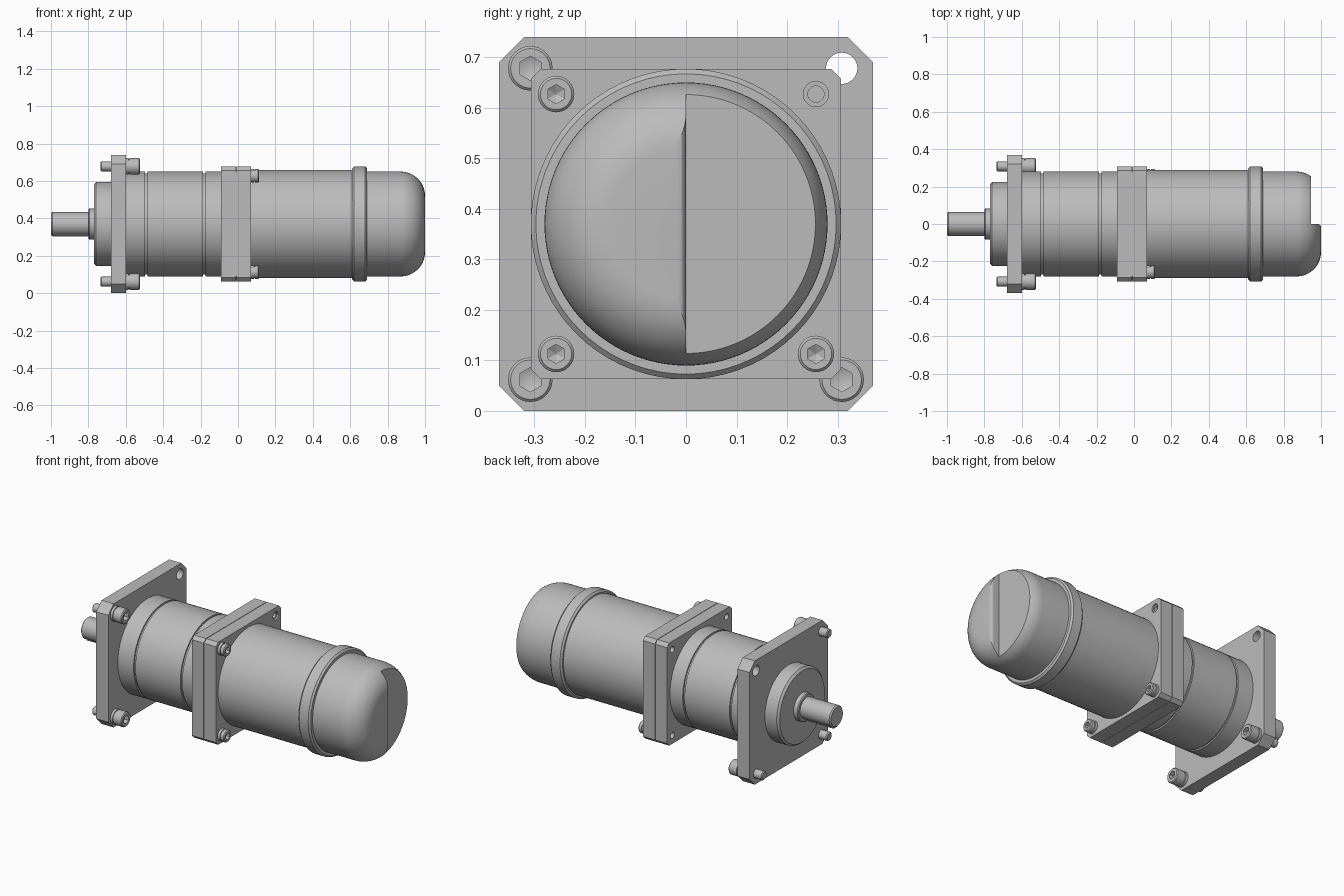
import bpy, bmesh
from math import pi, sin, cos, radians
from mathutils import Vector

if "Cube" in bpy.data.objects:
    bpy.data.objects.remove(bpy.data.objects["Cube"])

AXIS_Z = 0.37
steel = bpy.data.materials.new("light_grey_metal")
steel.use_nodes = True
GREY = (0.5, 0.5, 0.5, 1)
steel.diffuse_color = GREY
steel.node_tree.nodes["Principled BSDF"].inputs["Base Color"].default_value = GREY


def make(name, bm):
    bmesh.ops.recalc_face_normals(bm, faces=bm.faces)
    mesh = bpy.data.meshes.new(name)
    bm.to_mesh(mesh)
    bm.free()
    ob = bpy.data.objects.new(name, mesh)
    bpy.context.collection.objects.link(ob)
    return ob


def lathe(name, profile, y=0, z=0, steps=72):
    """Turn (x, radius) points about an x-parallel axis at y, z from the centre line."""
    bm = bmesh.new()
    c = Vector((0, y, AXIS_Z + z))
    vs = [bm.verts.new(c + Vector((x, 0, r))) for x, r in profile]
    es = [bm.edges.new(p) for p in zip(vs, vs[1:])]
    bmesh.ops.spin(bm, geom=vs + es, cent=c, axis=(1, 0, 0), angle=2 * pi, steps=steps, use_merge=True)
    bmesh.ops.remove_doubles(bm, verts=bm.verts, dist=1e-5)
    return make(name, bm)


def rod(name, x0, x1, r, y=0, z=0, c=0.0, steps=72):
    """Cylinder with optional chamfers at both ends."""
    pts = [(x0, 0), (x0, r - c), (x0 + c, r), (x1 - c, r), (x1, r - c), (x1, 0)]
    if c == 0:
        pts = [(x0, 0), (x0, r), (x1, r), (x1, 0)]
    return lathe(name, pts, y, z, steps)


def prism(name, points, push):
    bm = bmesh.new()
    face = bm.faces.new([bm.verts.new(p) for p in points])
    res = bmesh.ops.extrude_face_region(bm, geom=[face], use_keep_orig=True)
    moved = [g for g in res["geom"] if isinstance(g, bmesh.types.BMVert)]
    bmesh.ops.translate(bm, verts=moved, vec=push)
    return make(name, bm)


def plate(name, x0, x1, h, c):
    """Square plate with chamfered corners."""
    k = h - c
    ring = [(h, -k), (h, k), (k, h), (-k, h), (-h, k), (-h, -k), (-k, -h), (k, -h)]
    return prism(name, [(x0, y, AXIS_Z + z) for y, z in ring], (x1 - x0, 0, 0))


def cut(ob, cutters):
    for c in cutters:
        m = ob.modifiers.new("cut", "BOOLEAN")
        m.operation, m.solver, m.object = "DIFFERENCE", "EXACT", c
    bpy.context.view_layer.update()
    ev = ob.evaluated_get(bpy.context.evaluated_depsgraph_get())
    mesh = bpy.data.meshes.new_from_object(ev)
    ob.modifiers.clear()
    ob.data = mesh
    for c in cutters:
        bpy.data.objects.remove(c)
    return ob


def bolt(name, y, z, seat, tip, top, r, shank, socket):
    """Socket head bolt on a washer, head towards +x."""
    w, c = 0.015, 0.005
    profile = [(tip, 0), (tip, shank - c), (tip + c, shank), (seat - 0.004, shank),
               (seat - 0.004, r), (seat + w, r), (seat + w, r - c), (seat + w + c, r - c),
               (seat + w + c, r), (top - c, r), (top, r - c), (top, 0)]
    head = lathe(name, profile, y, z, 32)
    deep = top - 0.025
    hexagon = lathe("hex_cutter", [(deep - 0.01, 0), (deep, socket), (top + 0.02, socket), (top + 0.02, 0)],
                    y, z, 6)
    return cut(head, [hexagon])


parts = []

# Output shaft with key, boss and pilot
parts += [rod("output_shaft", -1, -0.75, 0.063, c=0.007),
          rod("shaft_boss", -0.80, -0.74, 0.082, c=0.005),
          rod("pilot", -0.77, -0.66, 0.225, c=0.012)]
parts.append(prism("shaft_key", [(-0.99, y, z) for y, z in
                                 ((-0.018, 0.302), (0.018, 0.302), (0.018, 0.35), (-0.018, 0.35))],
                   (0.2, 0, 0)))

# Mounting flange with one open corner hole
F = 0.308
flange = plate("mounting_flange", -0.68, -0.60, 0.37, 0.05)
parts.append(cut(flange, [rod("hole_cutter", -0.8, -0.5, 0.031, F, F, steps=32)]))

# Gearbox with two grooves
gear = [(-0.65, 0), (-0.65, 0.28)]
for x in (-0.49, -0.18):
    gear += [(x - 0.006, 0.28), (x - 0.006, 0.271), (x + 0.006, 0.271), (x + 0.006, 0.28)]
parts.append(lathe("gearbox", gear + [(-0.05, 0.28), (-0.05, 0)]))

# Split middle flange: two plates and a thin core in the seam
M, H = 0.257, 0.307
parts.append(plate("seam_core", -0.03, 0.01, H - 0.006, 0.022))
corners = [(sy * M, sz * M) for sy in (-1, 1) for sz in (-1, 1)]
front = plate("gearbox_flange", -0.09, -0.012, H, 0.02)
parts.append(cut(front, [rod("hole_cutter", -0.2, -0.05, 0.018, y, z, steps=24) for y, z in corners]))
rear = plate("motor_flange", -0.009, 0.07, H, 0.02)
parts.append(cut(rear, [lathe("hole_cutter", [(0.02, 0), (0.02, 0.016), (0.06, 0.016), (0.06, 0.025),
                                              (0.2, 0.025), (0.2, 0)], M, M, 32)]))

# Motor body and clamp ring
parts += [rod("motor_body", 0.0, 0.64, 0.288),
          rod("clamp_ring", 0.61, 0.69, 0.307, c=0.01)]

# Rounded end cap, stepped back on one half with a softened lip
R = 0.13
arc = [(1 - R + R * sin(radians(a)), 0.28 - R + R * cos(radians(a))) for a in range(0, 91, 6)]
cap = lathe("end_cap", [(0.65, 0), (0.65, 0.28)] + arc + [(1, 0)], steps=96)
lip = 0.018
outline = [(0.945, 0.5), (0.945, 0)]
outline += [(1 - lip + lip * sin(radians(a)), -lip + lip * cos(radians(a))) for a in range(0, 90, 15)]
outline += [(1.0005, -lip), (1.1, -lip), (1.1, 0.5)]
step = prism("step_cutter", [(x, y, -0.2) for x, y in outline], (0, 0, 1.2))
parts.append(cut(cap, [step]))

# Bolts in three corners of each flange
for label, sy, sz in (("upper_front", -1, 1), ("lower_front", -1, -1), ("lower_back", 1, -1)):
    parts.append(bolt("flange_bolt_" + label, sy * F, sz * F, -0.60, -0.735, -0.525, 0.044, 0.026, 0.024))
    parts.append(bolt("motor_bolt_" + label, sy * M, sz * M, 0.07, -0.04, 0.113, 0.036, 0.016, 0.019))

# Material and shading
for ob in parts:
    ob.data.materials.clear()
    ob.data.materials.append(steel)
    bpy.ops.object.select_all(action="DESELECT")
    ob.select_set(True)
    bpy.context.view_layer.objects.active = ob
    bpy.ops.object.shade_smooth_by_angle(angle=radians(30))
